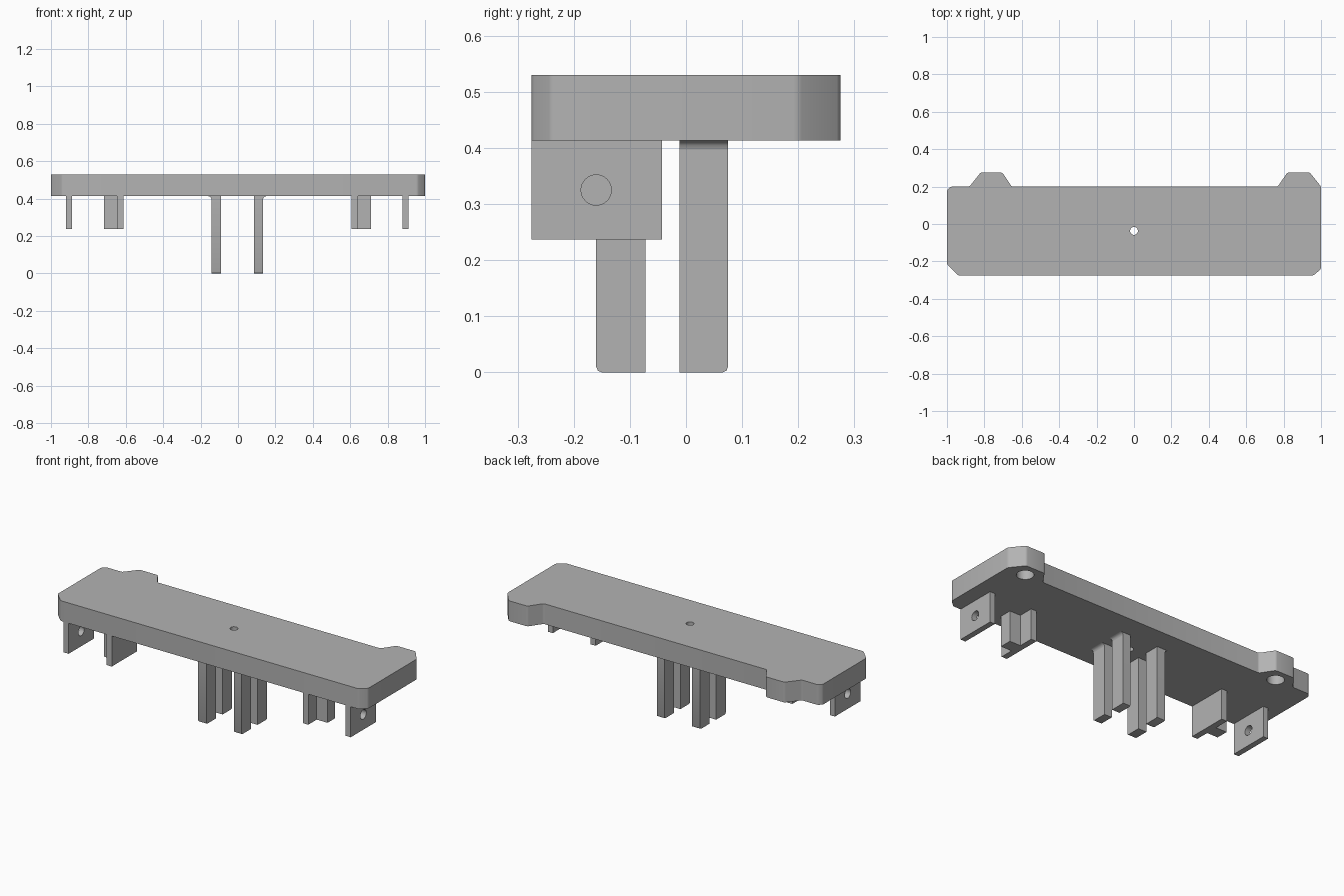
import bpy
import bmesh
from mathutils import Matrix, Vector

if "Cube" in bpy.data.objects:
    bpy.data.objects.remove(bpy.data.objects["Cube"], do_unlink=True)

grey = bpy.data.materials.new("plain grey")
grey.use_nodes = True
COLOUR = (0.45, 0.45, 0.45, 1)
grey.diffuse_color = COLOUR
grey.node_tree.nodes["Principled BSDF"].inputs["Base Color"].default_value = COLOUR

BOTTOM, TOP = 0.413, 0.53   # plate underside and top
BRACKET_Z = 0.237           # lower edge of the brackets


def finish(bm, name):
    bmesh.ops.recalc_face_normals(bm, faces=bm.faces[:])
    mesh = bpy.data.meshes.new(name)
    bm.to_mesh(mesh)
    bm.free()
    obj = bpy.data.objects.new(name, mesh)
    bpy.context.collection.objects.link(obj)
    mesh.materials.append(grey)
    return obj


def extrude(name, points, vector, round_radius=0.0):
    """Extrude a closed outline of 3D points, optionally rounding its corners."""
    bm = bmesh.new()
    bm.faces.new([bm.verts.new(p) for p in points])
    if round_radius:
        bmesh.ops.bevel(bm, geom=bm.verts[:], offset=round_radius, segments=3,
                        affect='VERTICES', profile=0.5)
    made = bmesh.ops.extrude_face_region(bm, geom=bm.faces[:])
    moved = [g for g in made["geom"] if isinstance(g, bmesh.types.BMVert)]
    bmesh.ops.translate(bm, verts=moved, vec=Vector(vector))
    return finish(bm, name)


def box(name, x, y, z):
    outline = [(x[0], y[0], z[0]), (x[1], y[0], z[0]),
               (x[1], y[1], z[0]), (x[0], y[1], z[0])]
    return extrude(name, outline, (0, 0, z[1] - z[0]))


def drill(obj, centre, radius, depth, axis='Z'):
    """Cut a round hole centred on a point."""
    bm = bmesh.new()
    turn = Matrix.Rotation(1.5707963, 4, 'Y') if axis == 'X' else Matrix()
    bmesh.ops.create_cone(bm, cap_ends=True, segments=32, radius1=radius,
                          radius2=radius, depth=depth,
                          matrix=Matrix.Translation(centre) @ turn)
    cutter = finish(bm, "hole_cutter")
    cutter.hide_render = True
    mod = obj.modifiers.new("hole", 'BOOLEAN')
    mod.operation = 'DIFFERENCE'
    mod.solver = 'EXACT'
    mod.object = cutter
    bpy.context.view_layer.objects.active = obj
    bpy.ops.object.modifier_apply(modifier=mod.name)
    bpy.data.objects.remove(cutter, do_unlink=True)


def smooth(obj):
    bpy.ops.object.select_all(action='DESELECT')
    obj.select_set(True)
    bpy.context.view_layer.objects.active = obj
    bpy.ops.object.shade_smooth_by_angle(angle=0.6)


# Main plate with clipped front corners and two tabs along the back
outline = [(-0.94, -0.275), (0.96, -0.275), (1, -0.24), (1, 0.2),
           (0.94, 0.275), (0.82, 0.275), (0.768, 0.2),
           (-0.654, 0.2), (-0.704, 0.275), (-0.82, 0.275), (-0.88, 0.2),
           (-0.98, 0.2), (-1, 0.18), (-1, -0.215)]
plate = extrude("plate", [(x, y, BOTTOM) for x, y in outline],
                (0, 0, TOP - BOTTOM), 0.008)
drill(plate, (0, -0.037, 0.47), 0.021, 0.3)
# Blind sockets under the tabs
for x in (0.885, -0.765):
    drill(plate, (x, 0.2, BOTTOM), 0.045, 0.16)
smooth(plate)

# Four legs, rounded at the outer foot edge and flared where they meet the plate
for side, inner, outer in (("left", 0.086, 0.134), ("right", -0.09, -0.142)):
    s = 1 if outer > 0 else -1
    for place, y0, y1 in (("front", -0.072, -0.16), ("back", -0.012, 0.075)):
        t = 1 if y1 > y0 else -1
        r = 0.01
        foot = [(y0, 0), (y1 - t * r, 0), (y1 - t * r * 0.3, r * 0.3),
                (y1, r), (y1, BOTTOM), (y0, BOTTOM)]
        leg = extrude(f"{place}_{side}_leg", [(inner, y, z) for y, z in foot],
                      (outer - inner, 0, 0))
        smooth(leg)
        f = 0.016
        curve = [(outer, BOTTOM), (outer, BOTTOM - f),
                 (outer + s * f * 0.13, BOTTOM - f * 0.5),
                 (outer + s * f * 0.5, BOTTOM - f * 0.13),
                 (outer + s * f, BOTTOM)]
        fillet = extrude(f"{place}_{side}_leg_fillet",
                         [(x, y0, z) for x, z in curve], (0, y1 - y0, 0))
        smooth(fillet)

# Brackets: drilled outer plates, and inner plates with a rib facing outward
DEPTH = (-0.275, -0.043)
HEIGHT = (BRACKET_Z, BOTTOM)
for side, outer, inner, rib in (
        ("left", (0.88, 0.912), (0.607, 0.641), (0.641, 0.71)),
        ("right", (-0.92, -0.888), (-0.648, -0.613), (-0.717, -0.648))):
    lug = box(f"{side}_outer_bracket", outer, DEPTH, HEIGHT)
    drill(lug, (sum(outer) / 2, -0.16, 0.325), 0.027, 0.1, 'X')
    smooth(lug)
    box(f"{side}_inner_bracket", inner, DEPTH, HEIGHT)
    box(f"{side}_bracket_rib", rib, (-0.198, -0.128), HEIGHT)
